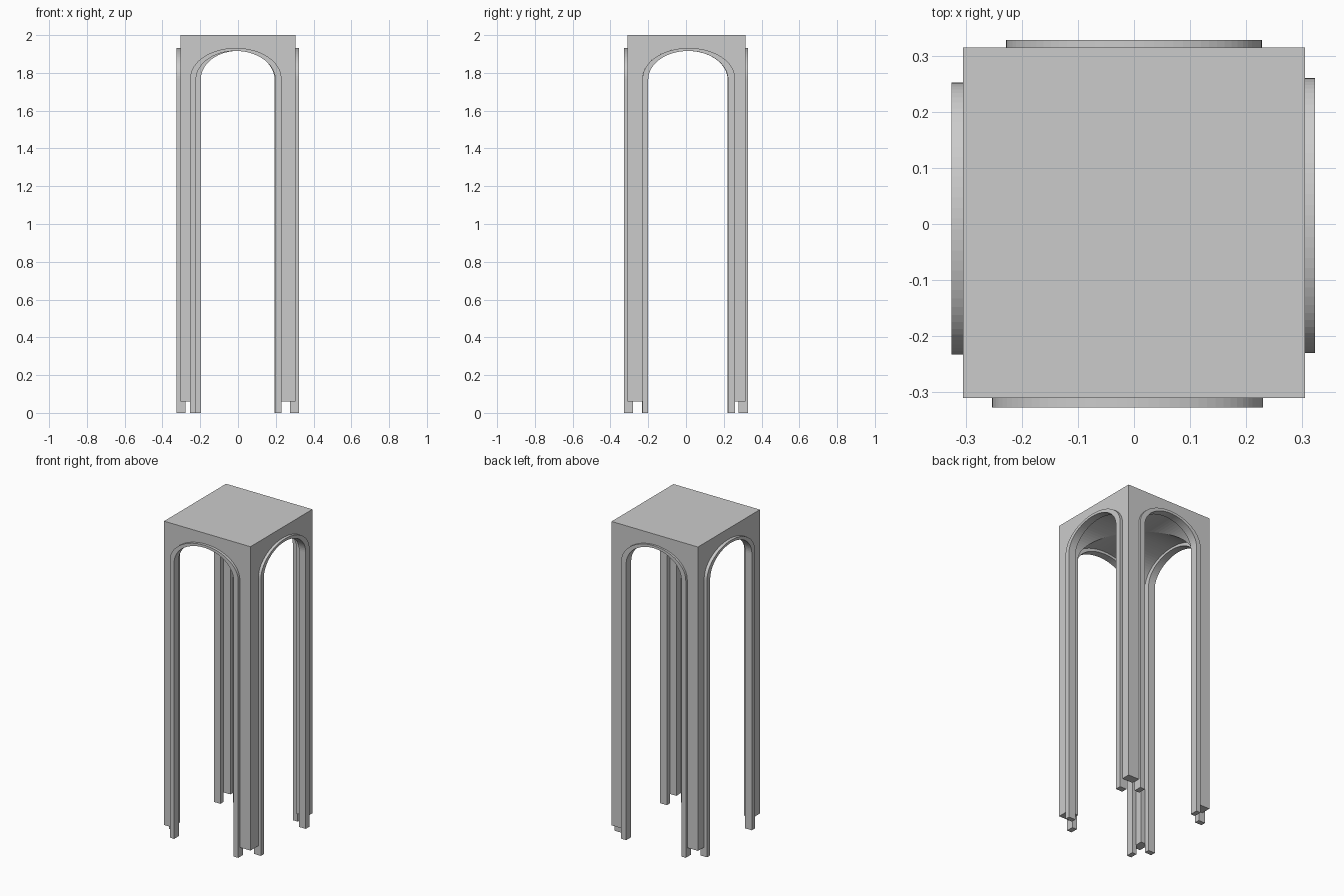
import bpy, bmesh, math

if "Cube" in bpy.data.objects:
    bpy.data.objects.remove(bpy.data.objects["Cube"])

SEG = 40


def arch_profile(left, right, spring, top, base):
    """Points (across, up) of an upright arch with an elliptical head."""
    mid, half = (left + right) / 2, (right - left) / 2
    pts = [(left, base)]
    for i in range(SEG + 1):
        a = math.pi * (1 - i / SEG)
        pts.append((mid + half * math.cos(a), spring + (top - spring) * math.sin(a)))
    pts.append((right, base))
    return pts


def place(p, depth, axis):
    # axis 'y': arch spans x and runs along y; axis 'x': spans y and runs along x
    return (p[0], depth, p[1]) if axis == 'y' else (depth, p[0], p[1])


def finish(bm, name):
    bmesh.ops.recalc_face_normals(bm, faces=bm.faces[:])
    me = bpy.data.meshes.new(name)
    bm.to_mesh(me)
    bm.free()
    ob = bpy.data.objects.new(name, me)
    bpy.context.scene.collection.objects.link(ob)
    return ob


def loft(name, rings, closed_tube, axis):
    """Skin a list of (points, depth) rings; a closed tube has solid caps."""
    bm = bmesh.new()
    vs = [[bm.verts.new(place(p, d, axis)) for p in pts] for pts, d in rings]
    n = len(vs[0])
    count = len(vs)
    if closed_tube:
        # cutter: solid between two profiles
        for j in range(n):
            k = (j + 1) % n
            bm.faces.new((vs[0][j], vs[0][k], vs[1][k], vs[1][j]))
        bm.faces.new(vs[0])
        bm.faces.new(vs[1])
    else:
        # trim: rectangular section swept along the arch, with ends at the feet
        for r in range(count):
            s = (r + 1) % count
            for j in range(n - 1):
                bm.faces.new((vs[r][j], vs[r][j + 1], vs[s][j + 1], vs[s][j]))
        bm.faces.new([v[0] for v in vs])
        bm.faces.new([v[-1] for v in vs])
    return finish(bm, name)


# name, axis, outer face depth, inner face depth, outer left/right, inner left/right
TRIMS = [
    ("front_arch_trim", 'y', -0.327, -0.28, (-0.253, 0.23), (-0.222, 0.197)),
    ("back_arch_trim", 'y', 0.328, 0.277, (-0.228, 0.228), (-0.197, 0.193)),
    ("left_arch_trim", 'x', -0.325, -0.278, (-0.233, 0.252), (-0.2, 0.22)),
    ("right_arch_trim", 'x', 0.323, 0.275, (-0.23, 0.26), (-0.2, 0.222)),
]

# Arch trims, standing on the ground and proud of the body
for name, axis, d0, d1, out, inn in TRIMS:
    o = arch_profile(*out, 1.77, 1.932, 0.0)
    i = arch_profile(*inn, 1.765, 1.916, 0.0)
    loft(name, [(o, d0), (i, d0), (i, d1), (o, d1)], False, axis)

# Body block, feet slightly above the ground
bm = bmesh.new()
bmesh.ops.create_cube(bm, size=1)
for v in bm.verts:
    v.co = (v.co.x * 0.61, v.co.y * 0.625 + 0.0025, 2.0 if v.co.z > 0 else 0.06)
body = finish(bm, "arched_body")

# Crossing arched openings cut through the block
cutters = []
for a, b in ((TRIMS[0], TRIMS[1]), (TRIMS[2], TRIMS[3])):
    rings = [(arch_profile(*t[4], 1.77, 1.932, -0.2), t[2] * 1.1) for t in (a, b)]
    cut = loft("opening_cutter_" + a[1], rings, True, a[1])
    cut.hide_render = True
    mod = body.modifiers.new("opening", 'BOOLEAN')
    mod.operation = 'DIFFERENCE'
    mod.solver = 'EXACT'
    mod.object = cut
    cutters.append(cut)

# Bake the cuts and remove the cutters
dg = bpy.context.evaluated_depsgraph_get()
baked = bpy.data.meshes.new_from_object(body.evaluated_get(dg))
body.modifiers.clear()
body.data = baked
for c in cutters:
    bpy.data.objects.remove(c)
